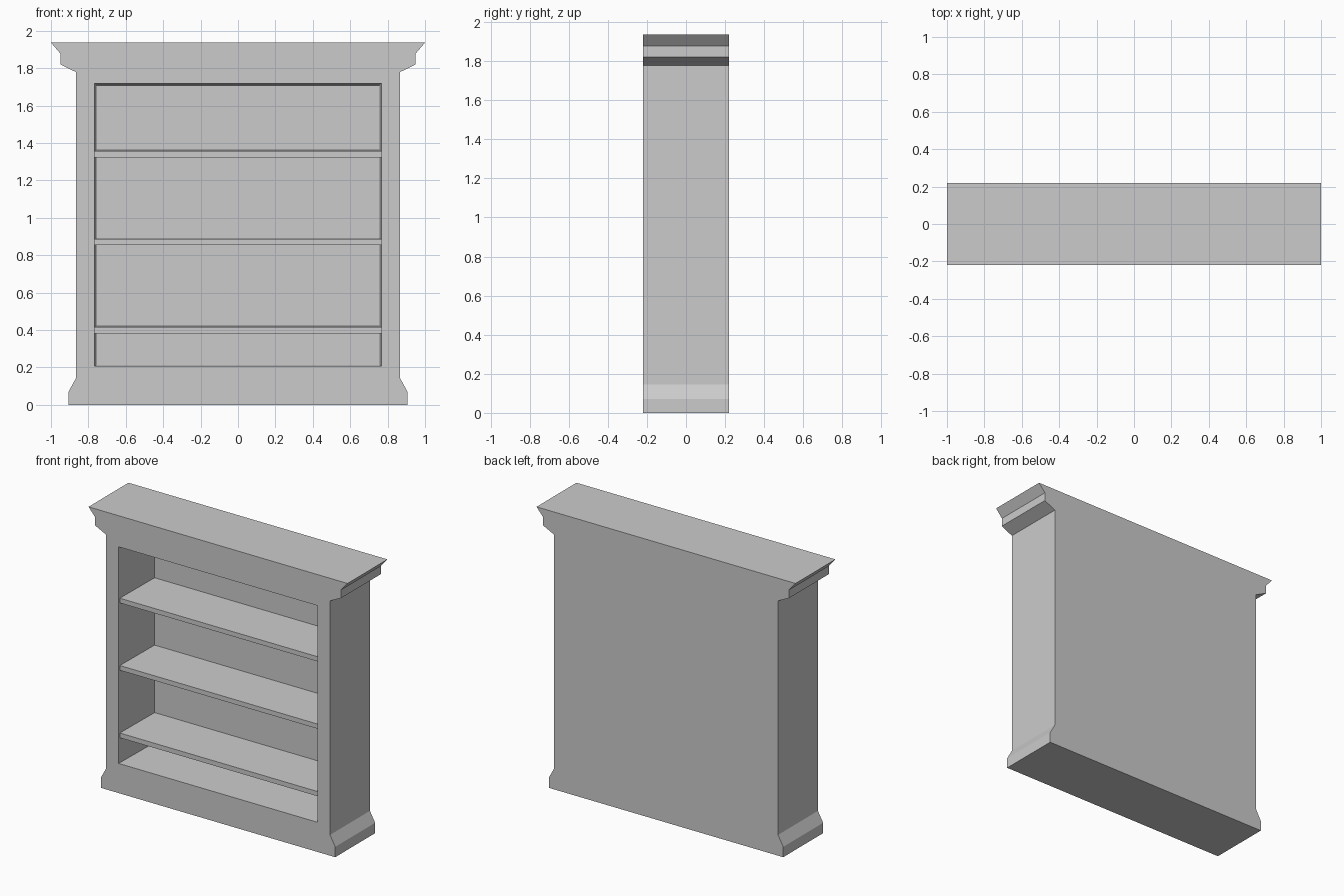
import bpy, bmesh

if "Cube" in bpy.data.objects:
    bpy.data.objects.remove(bpy.data.objects["Cube"])

FRONT, BACK = -0.22, 0.22
CAVITY_BACK = 0.16


def loft(name, front, back, y0, y1):
    """Solid between two x-z outlines with matching points."""
    bm = bmesh.new()
    a = [bm.verts.new((x, y0, z)) for x, z in front]
    b = [bm.verts.new((x, y1, z)) for x, z in back]
    bm.faces.new(a)
    bm.faces.new(b[::-1])
    n = len(a)
    for i in range(n):
        j = (i + 1) % n
        bm.faces.new((a[j], a[i], b[i], b[j]))
    bmesh.ops.recalc_face_normals(bm, faces=bm.faces)
    mesh = bpy.data.meshes.new(name)
    bm.to_mesh(mesh)
    bm.free()
    ob = bpy.data.objects.new(name, mesh)
    bpy.context.collection.objects.link(ob)
    return ob


def rect(half, z0, z1):
    return [(-half, z0), (half, z0), (half, z1), (-half, z1)]


# Case with plinth and cornice: right-hand profile, mirrored
side = [(0.905, 0), (0.905, 0.072), (0.865, 0.145), (0.865, 1.778),
        (0.95, 1.82), (0.95, 1.878), (1.0, 1.936)]
outline = side + [(-x, z) for x, z in reversed(side)]
case = loft("bookcase_case", outline, outline, FRONT, BACK)

# Slightly tapered cavity; the cutter starts level with the front face slope
IN_FRONT, IN_BACK = (0.768, 0.207, 1.719), (0.756, 0.211, 1.708)
over = 0.02 / (CAVITY_BACK - FRONT)
start = [f + (f - b) * over for f, b in zip(IN_FRONT, IN_BACK)]
cutter = loft("cavity_cutter", rect(*start), rect(*IN_BACK), FRONT - 0.02, CAVITY_BACK)
cutter.hide_render = True
mod = case.modifiers.new("cavity", 'BOOLEAN')
mod.operation = 'DIFFERENCE'
mod.solver = 'EXACT'
mod.object = cutter
bpy.context.view_layer.objects.active = case
bpy.ops.object.modifier_apply(modifier=mod.name)
bpy.data.objects.remove(cutter, do_unlink=True)

# Shelves, set just behind the front face
for i, z in enumerate((0.382, 0.853, 1.323)):
    loft(f"shelf_{i + 1}", rect(0.767, z, z + 0.033), rect(0.756, z, z + 0.038),
         FRONT + 0.012, CAVITY_BACK)
